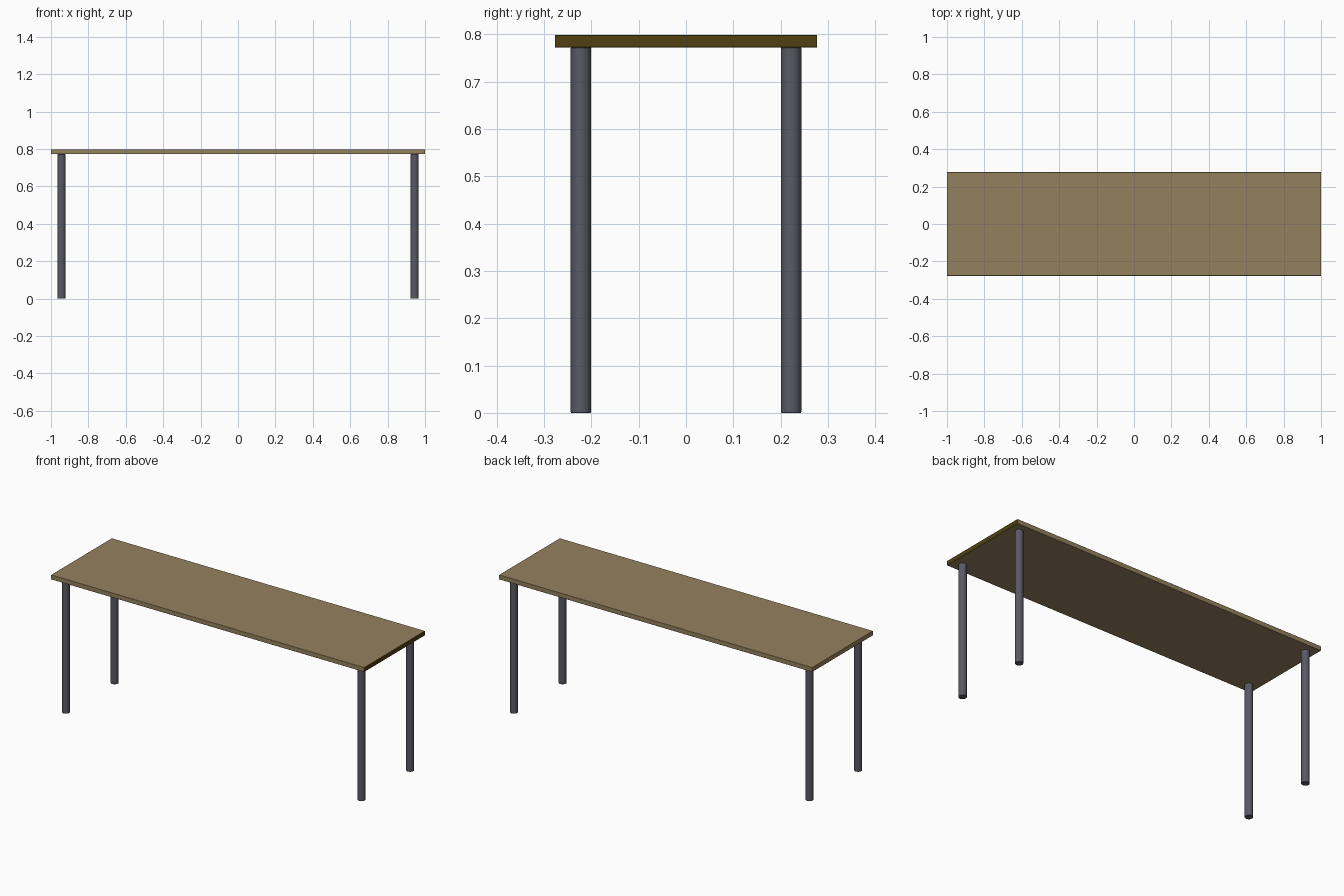
import bpy

if "Cube" in bpy.data.objects:
    bpy.data.objects.remove(bpy.data.objects["Cube"])

TOP_Z, UNDER_Z = 0.798, 0.772
LEG_X, LEG_Y, LEG_R = 0.944, 0.222, 0.0215


def material(name, rgb):
    m = bpy.data.materials.new(name)
    m.diffuse_color = (*rgb, 1)
    m.use_nodes = True
    m.node_tree.nodes["Principled BSDF"].inputs["Base Color"].default_value = m.diffuse_color
    return m


def soften(obj, width):
    b = obj.modifiers.new("soft_edges", 'BEVEL')
    b.width = width
    b.segments = 2
    b.limit_method = 'ANGLE'
    b.angle_limit = 0.7
    bpy.ops.object.shade_smooth_by_angle()


wood = material("wood", (0.30, 0.22, 0.11))
end_wood = material("end_wood", (0.08, 0.05, 0.006))
metal = material("dark_metal", (0.10, 0.10, 0.13))

# Table top: thin board, darker end grain on the right end
bpy.ops.mesh.primitive_cube_add(size=1, location=(0, 0, (TOP_Z + UNDER_Z) / 2))
top = bpy.context.object
top.name = "table_top"
top.scale = (2.0, 0.554, TOP_Z - UNDER_Z)
bpy.ops.object.transform_apply(location=False, rotation=False, scale=True)
top.data.materials.append(wood)
top.data.materials.append(end_wood)
for face in top.data.polygons:
    if face.normal.x > 0.9:
        face.material_index = 1
soften(top, 0.001)

# Four round legs
for side, sx in (("left", -1), ("right", 1)):
    for end, sy in (("front", -1), ("back", 1)):
        bpy.ops.mesh.primitive_cylinder_add(
            vertices=32, radius=LEG_R, depth=UNDER_Z,
            location=(sx * LEG_X, sy * LEG_Y, UNDER_Z / 2))
        leg = bpy.context.object
        leg.name = f"{end}_{side}_leg"
        leg.data.materials.append(metal)
        soften(leg, 0.0015)
